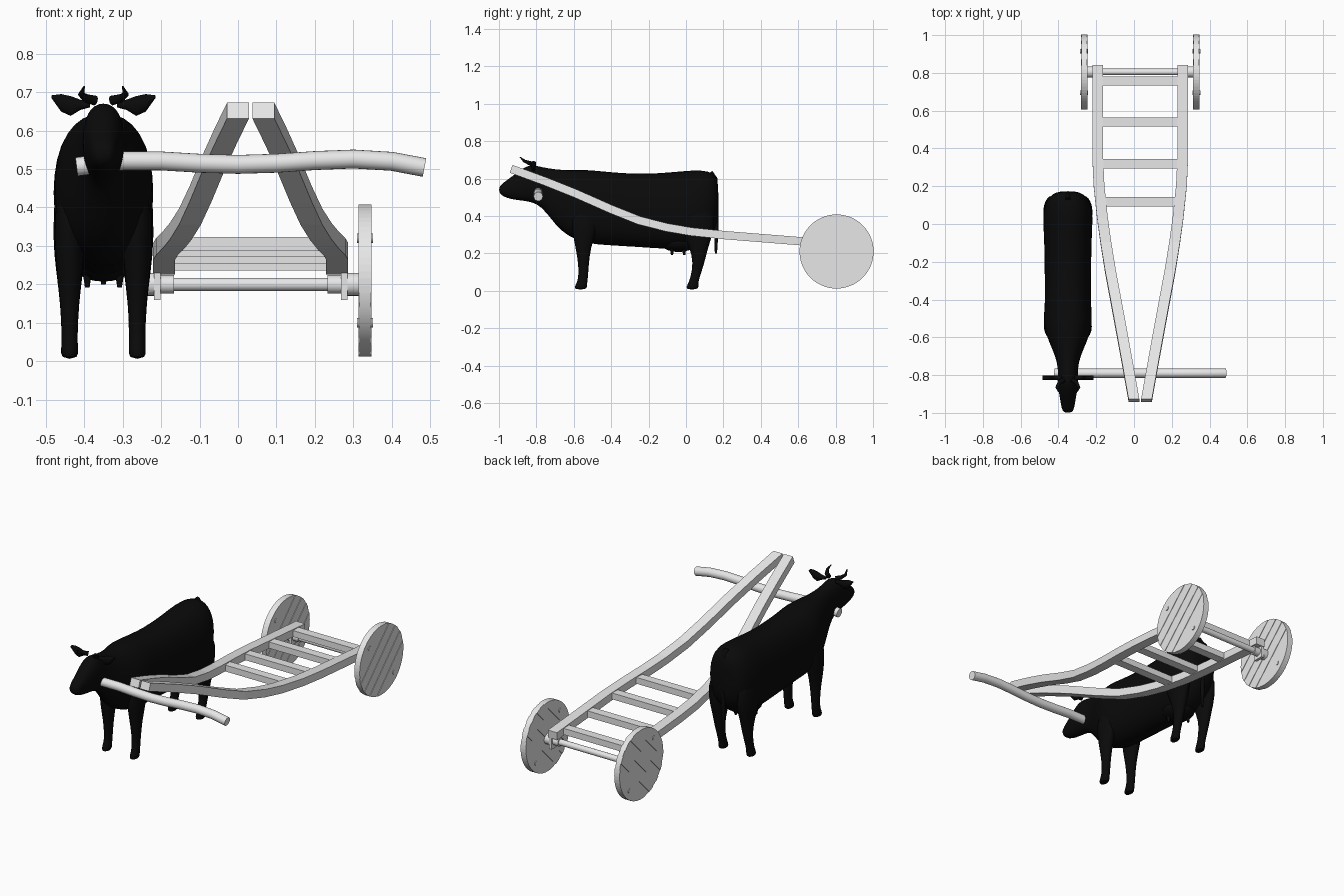
import bpy, bmesh, math
from mathutils import Vector

if "Cube" in bpy.data.objects:
    bpy.data.objects.remove(bpy.data.objects["Cube"], do_unlink=True)


def make_material(name, value):
    mat = bpy.data.materials.new(name)
    mat.use_nodes = True
    colour = (value, value, value, 1)
    mat.diffuse_color = colour
    mat.node_tree.nodes["Principled BSDF"].inputs["Base Color"].default_value = colour
    return mat


wood = make_material("pale_wood", 0.8)
hide = make_material("black_hide", 0.003)

COW_X = -0.35
CART_X = 0.033
WHEEL_Y, AXLE_Z, WHEEL_R = 0.805, 0.2, 0.198
SQUARE = [(1, 1), (-1, 1), (-1, -1), (1, -1)]


def oval(sides, power=1.0):
    """Unit section; a power below one makes it squarer."""
    points = []
    for i in range(sides):
        a = math.tau * i / sides
        c, s = math.cos(a), math.sin(a)
        points.append((math.copysign(abs(c) ** power, c), math.copysign(abs(s) ** power, s)))
    return points


def finish(bm, name, mat, smooth=False, subdivide=0):
    bmesh.ops.recalc_face_normals(bm, faces=bm.faces)
    mesh = bpy.data.meshes.new(name)
    bm.to_mesh(mesh)
    bm.free()
    mesh.materials.append(mat)
    obj = bpy.data.objects.new(name, mesh)
    bpy.context.collection.objects.link(obj)
    if subdivide:
        obj.modifiers.new("rounding", "SUBSURF").levels = subdivide
        obj.modifiers["rounding"].render_levels = subdivide
    if smooth:
        bpy.ops.object.select_all(action="DESELECT")
        bpy.context.view_layer.objects.active = obj
        obj.select_set(True)
        bpy.ops.object.shade_smooth_by_angle(angle=math.radians(50))
    return obj


def loft(name, rings, section, mat, smooth=False, subdivide=0):
    """Skin a section through rings of (centre, u axis, v axis)."""
    bm = bmesh.new()
    loops = [[bm.verts.new(Vector(c) + Vector(u) * a + Vector(v) * b) for a, b in section]
             for c, u, v in rings]
    n = len(section)
    for low, high in zip(loops, loops[1:]):
        for i in range(n):
            j = (i + 1) % n
            bm.faces.new((low[i], low[j], high[j], high[i]))
    bm.faces.new(loops[0])
    bm.faces.new(loops[-1])
    return finish(bm, name, mat, smooth, subdivide)


def rod(name, x0, x1, radius, y=WHEEL_Y, z=AXLE_Z):
    """Cylinder lying along x."""
    rings = [((x, y, z), (0, radius, 0), (0, 0, radius)) for x in (x0, x1)]
    return loft(name, rings, oval(20), wood, smooth=True)


def box(name, x0, x1, y, z, depth, height):
    rings = [((x, y, z), (0, depth / 2, 0), (0, 0, height / 2)) for x in (x0, x1)]
    return loft(name, rings, SQUARE, wood)


def tube(name, points, radii, mat, sides=12):
    """Round bar following points, sized by the radius at each one."""
    path = [Vector(p) for p in points]
    rings = []
    for i, p in enumerate(path):
        along = (path[min(i + 1, len(path) - 1)] - path[max(i - 1, 0)]).normalized()
        u = along.cross(Vector((0.1, 0.9, 0.3))).normalized()
        rings.append((p, u * radii[i], along.cross(u) * radii[i]))
    return loft(name, rings, oval(sides), mat, smooth=True)


# Cow body, neck and head: y, top, bottom, half width
body = [(-1.0, .555, .525, .02), (-.98, .577, .503, .034), (-.93, .612, .487, .041),
        (-.88, .652, .481, .051), (-.83, .68, .474, .057), (-.77, .662, .45, .051),
        (-.7, .652, .35, .067), (-.63, .648, .285, .1), (-.53, .652, .248, .137),
        (-.43, .64, .24, .122), (-.25, .626, .23, .126), (-.08, .637, .217, .127),
        (.04, .65, .22, .137), (.12, .645, .28, .12), (.16, .62, .33, .085),
        (.174, .57, .4, .04)]
loft("cow_body",
     [((COW_X, y, (t + b) / 2), (w, 0, 0), (0, 0, (t - b) / 2)) for y, t, b, w in body],
     oval(16, 0.88), hide, smooth=True, subdivide=1)

# Legs: height, y, half width, half depth
front_leg = [(.45, -.53, .04, .09), (.31, -.545, .042, .065), (.23, -.55, .034, .042),
             (.14, -.547, .024, .028), (.06, -.55, .021, .026), (.035, -.56, .023, .031),
             (.005, -.565, .024, .038)]
rear_leg = [(.48, .04, .04, .12), (.32, .065, .047, .09), (.23, .068, .036, .05),
            (.15, .07, .025, .031), (.06, .045, .021, .024), (.035, .037, .023, .03),
            (.005, .032, .024, .038)]
for side, label in ((1, "left"), (-1, "right")):
    for leg, kind in ((front_leg, "front"), (rear_leg, "rear")):
        rings = [((COW_X + side * 0.088, y, z), (w, 0, 0), (0, d, 0)) for z, y, w, d in leg]
        loft(f"cow_{kind}_leg_{label}", rings, oval(12), hide, smooth=True, subdivide=1)

    # Drooping leaf-shaped ear: sideways reach, height, half height
    ear = [(.035, .668, .008), (.06, .667, .014), (.085, .664, .027),
           (.11, .672, .024), (.135, .688, .004)]
    rings = [((COW_X + side * x, -.815, z), (0, .012, 0), (0, 0, h)) for x, z, h in ear]
    loft("cow_ear_" + label, rings, oval(10), hide, smooth=True)

    # Horn curving out, forward and up
    horn = [(.022, -.825, .678), (.045, -.84, .684), (.058, -.865, .694), (.05, -.888, .715)]
    tube("cow_horn_" + label, [(COW_X + side * x, y, z) for x, y, z in horn],
         (.013, .011, .008, .002), hide)

# Udder with four teats
bm = bmesh.new()
bmesh.ops.create_uvsphere(bm, u_segments=16, v_segments=10, radius=1)
for v in bm.verts:
    v.co = Vector((v.co.x * .085 + COW_X, v.co.y * .1 - .04, v.co.z * .055 + .262))
finish(bm, "cow_udder", hide, smooth=True)
for x in (-.042, .042):
    for y in (-.075, -.01):
        tube("cow_teat", [(COW_X + x, y, .23), (COW_X + x, y, .192)], (.012, .006), hide, 8)

# Tail hanging behind the rump
tube("cow_tail", [(COW_X, .13, .632), (COW_X, .158, .6), (COW_X, .166, .5),
                  (COW_X, .162, .32), (COW_X, .16, .2)],
     (.014, .01, .008, .012, .006), hide)

# Yoke: gently waving round beam
yoke = [(-.42, .506), (-.3, .521), (-.2, .521), (-.1, .515), (0, .512), (.1, .515),
        (.2, .522), (.3, .526), (.4, .52), (.485, .504)]
tube("yoke", [(x, -.79, z) for x, z in yoke], [.0245] * len(yoke), wood, 20)

# Curved side rails: y, distance from the cart centre, height
rail = [(-.935, .033, .652), (-.75, .066, .584), (-.59, .095, .52), (-.4, .13, .436),
        (-.25, .158, .376), (-.1, .182, .338), (.03, .2, .316), (.2, .218, .298),
        (.35, .225, .286), (.84, .225, .247)]
for side, label in ((1, "left"), (-1, "right")):
    rings = []
    for i, (y, off, z) in enumerate(rail):
        ahead, behind = rail[min(i + 1, len(rail) - 1)], rail[max(i - 1, 0)]
        up = Vector((0, behind[2] - ahead[2], ahead[0] - behind[0])).normalized()
        rings.append(((CART_X + side * off, y, z), (.0285, 0, 0), up * .022))
    loft("side_rail_" + label, rings, SQUARE, wood)

# Ladder rungs
for y, half in ((.757, .21), (.54, .21), (.318, .21), (.117, .195)):
    box("rung", CART_X - half, CART_X + half, y, .286 - (y - .35) * .08, .05, .036)

# Axle
rod("axle", CART_X - .29, CART_X + .29, .017)


def wheel(name, centre_x):
    """Disc made of diagonal planks, alternate ones slightly thinner."""
    edges = [-1, -.55, -.4, -.22, -.06, .1, .26, .42, .58, 1]
    bm = bmesh.new()
    for k, (a, b) in enumerate(zip(edges, edges[1:])):
        half = .017 if k % 2 == 0 else .0145
        start, end = math.asin(a), math.asin(b)
        arc = [start + (end - start) * t / 10 for t in range(11)]
        outline = [(math.cos(t), math.sin(t)) for t in arc]
        outline += [(-c, s) for c, s in reversed(outline) if c > 1e-4]
        loops = []
        for x in (centre_x - half, centre_x + half):
            loops.append([bm.verts.new((x, WHEEL_Y + (c - s) * WHEEL_R * math.sqrt(.5),
                                        .21 + (c + s) * WHEEL_R * math.sqrt(.5)))
                          for c, s in outline])
        n = len(outline)
        for i in range(n):
            j = (i + 1) % n
            bm.faces.new((loops[0][i], loops[0][j], loops[1][j], loops[1][i]))
        bm.faces.new(loops[0])
        bm.faces.new(loops[1])
    finish(bm, name, wood)


# Wheels with hubs, brackets, collars and dowel pegs
for side, label in ((1, "left"), (-1, "right")):
    def at(offset):
        return CART_X + side * offset
    wheel("wheel_" + label, at(.297))
    rod("hub_" + label, at(.25), at(.285), .03)
    rod("axle_collar_" + label, at(.2), at(.237), .024)
    box("axle_bracket_" + label, at(.235), at(.252), WHEEL_Y, .197, .06, .075)
    for dy, dz in ((-.11, .11), (.11, -.11)):
        rod("wheel_peg", at(.276), at(.318), .012, WHEEL_Y + dy, .21 + dz)
